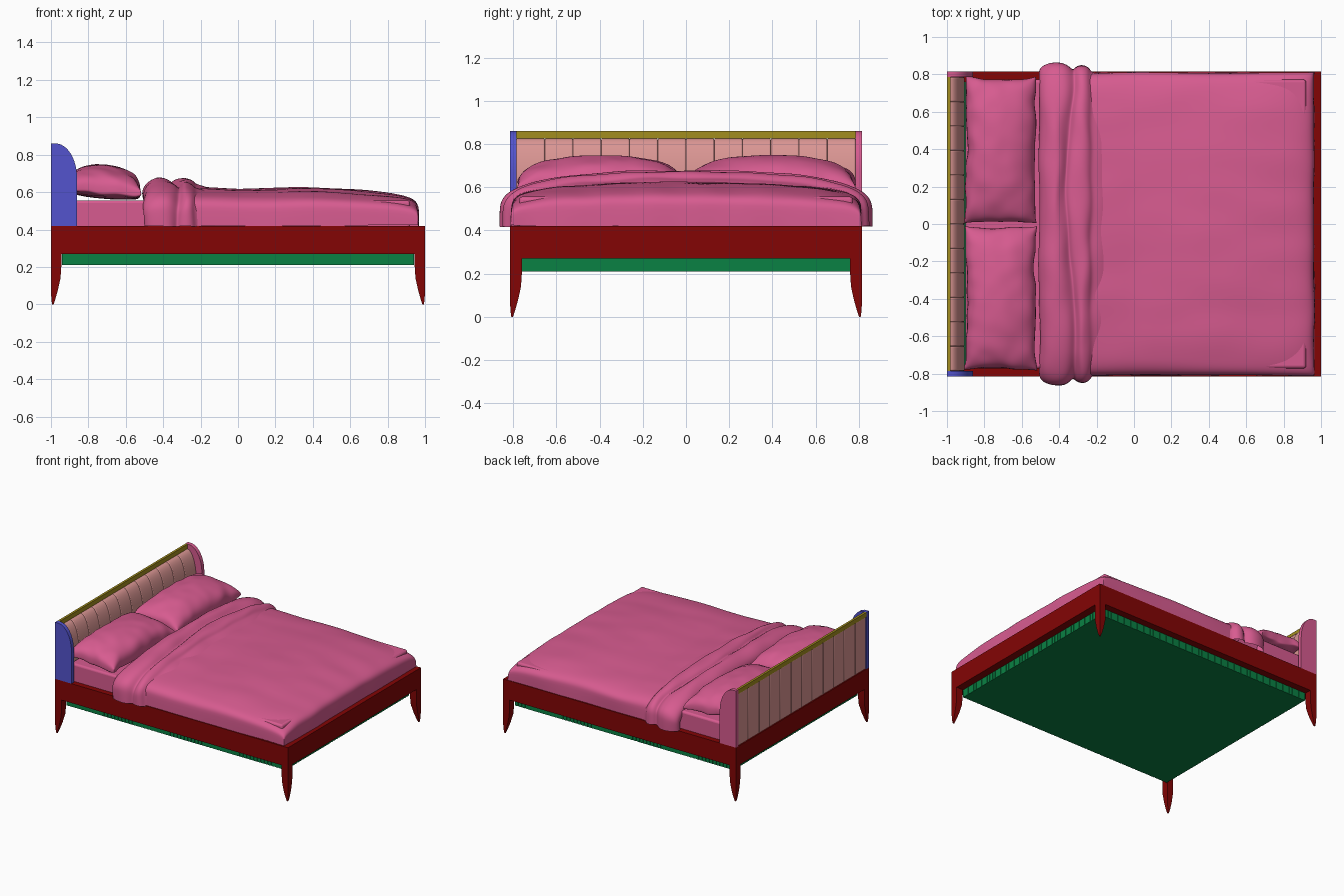
import bpy, bmesh
from math import sin, cos, pi
from mathutils import Vector, noise

if "Cube" in bpy.data.objects:
    bpy.data.objects.remove(bpy.data.objects["Cube"], do_unlink=True)


def material(name, *srgb):
    m = bpy.data.materials.new(name)
    m.use_nodes = True
    col = [c ** 2.2 for c in srgb] + [1]
    m.diffuse_color = col
    m.node_tree.nodes["Principled BSDF"].inputs["Base Color"].default_value = col
    return m


PINK = material("pink fabric", .84, .36, .56)
RED = material("dark red wood", .51, .05, .05)
GREEN = material("green base", .07, .5, .27)
BLUE = material("blue panel", .33, .33, .8)
GOLD = material("gold trim", .63, .55, .14)
SALMON = material("salmon upholstery", .85, .58, .57)


def finish(name, bm, mat, bevel=0, subdiv=0, smooth=None):
    bmesh.ops.recalc_face_normals(bm, faces=bm.faces)
    mesh = bpy.data.meshes.new(name)
    bm.to_mesh(mesh)
    bm.free()
    mesh.materials.append(mat)
    ob = bpy.data.objects.new(name, mesh)
    bpy.context.collection.objects.link(ob)
    if bevel:
        b = ob.modifiers.new("bevel", 'BEVEL')
        b.width, b.segments = bevel, 3
    if subdiv:
        s = ob.modifiers.new("subdivision", 'SUBSURF')
        s.levels = s.render_levels = subdiv
    if smooth:
        bpy.ops.object.select_all(action='DESELECT')
        ob.select_set(True)
        bpy.context.view_layer.objects.active = ob
        bpy.ops.object.shade_smooth_by_angle(angle=smooth)
    return ob


def add_box(bm, x0, x1, y0, y1, z0, z1):
    verts = bmesh.ops.create_cube(bm, size=1)["verts"]
    for v in verts:
        v.co = ((x0 + x1) / 2 + v.co.x * (x1 - x0),
                (y0 + y1) / 2 + v.co.y * (y1 - y0),
                (z0 + z1) / 2 + v.co.z * (z1 - z0))


def add_prism(bm, outline, y0, y1):
    face = bm.faces.new([bm.verts.new((x, y0, z)) for x, z in outline])
    ext = bmesh.ops.extrude_face_region(bm, geom=[face])["geom"]
    new = [g for g in ext if isinstance(g, bmesh.types.BMVert)]
    bmesh.ops.translate(bm, verts=new, vec=(0, y1 - y0, 0))


def add_grid(bm, rows):
    vs = [[bm.verts.new(p) for p in row] for row in rows]
    for a, b in zip(vs, vs[1:]):
        for i in range(len(a) - 1):
            bm.faces.new((a[i], a[i + 1], b[i + 1], b[i]))


def wrinkle(p, amount, scale):
    p = Vector(p)
    return p + amount * noise.noise_vector(Vector((p.x * scale[0], p.y * scale[1], p.z * scale[2])))


def arc_outline(x_back, cx, rx, cz, rz, base=.42):
    arc = [(cx + rx * sin(i * pi / 24), cz + rz * cos(i * pi / 24)) for i in range(13)]
    return [(x_back, base), (x_back, cz + rz)] + arc + [(cx + rx, base)]


# Frame rails
bm = bmesh.new()
for s in (-1, 1):
    add_box(bm, *sorted((s, s * .94)), -.815, .815, .27, .42)
    add_box(bm, -.94, .94, *sorted((s * .815, s * .76)), .27, .42)
finish("bed_frame", bm, RED)

# Legs tapering towards the outer corners: height, outer inset, inner inset
TAPER = [(.27, 0, .055), (.2, 0, .055), (.14, 0, .051), (.08, 0, .038), (.03, .002, .024), (0, .006, .014)]
for sx, side in ((-1, "head"), (1, "foot")):
    for sy, hand in ((-1, "right"), (1, "left")):
        bm = bmesh.new()
        rings = []
        for z, o, i in TAPER:
            rings.append([bm.verts.new((sx * (1 - a), sy * (.815 - b), z))
                          for a, b in ((o, o), (i, o), (i, i), (o, i))])
        for r, q in zip(rings, rings[1:]):
            for k in range(4):
                bm.faces.new((r[k], r[k - 1], q[k - 1], q[k]))
        bm.faces.new(rings[0])
        bm.faces.new(rings[-1])
        finish(f"{side}_{hand}_leg", bm, RED, smooth=.6)

# Ribbed base under the mattress
bm = bmesh.new()
add_box(bm, -.937, .937, -.757, .757, .21, .40)
for half, other, along_x in ((.94, .76, True), (.76, .94, False)):
    n = round(half * 2 / .03)
    step = half * 2 / n
    for k in range(n):
        a = -half + k * step
        b = a + step - .005
        for s in (-1, 1):
            c, d = sorted((s * (other - .006), s * other))
            add_box(bm, *((a, b, c, d) if along_x else (c, d, a, b)), .21, .40)
finish("ribbed_base", bm, GREEN)

# Headboard: side panels, padded channels, top trim
for name, y, mat in (("headboard_right_panel", -.815, BLUE), ("headboard_left_panel", .785, PINK)):
    bm = bmesh.new()
    add_prism(bm, arc_outline(-1, -.975, .115, .67, .19), y, y + .03)
    finish(name, bm, mat, smooth=.6)
bm = bmesh.new()
CHANNELS = 12
width = 1.57 / CHANNELS
for k in range(CHANNELS):
    y = -.785 + k * width
    add_prism(bm, arc_outline(-.995, -.982, .077, .6, .225), y, y + width)
finish("headboard_padding", bm, SALMON, bevel=.006, smooth=.6)
bm = bmesh.new()
add_box(bm, -1, -.982, -.785, .785, .825, .86)
finish("headboard_trim", bm, GOLD)

# Mattress
bm = bmesh.new()
add_box(bm, -.9, .92, -.772, .772, .40, .556)
finish("mattress", bm, PINK, bevel=.015, smooth=.6)

# Duvet: domed sheet with steep rounded sides and foot
bm = bmesh.new()
rows = []
for i in range(41):
    t = i / 40 * pi / 2
    row = []
    for j in range(61):
        u = (j / 30 - 1) * pi / 2
        x, y = -.3 + 1.265 * sin(t), .81 * sin(u)
        h = max(cos(t), 0) ** .27 * max(cos(u), 0) ** .3
        dip = .015 * max(0, 1 - abs(x) / .35)
        p = wrinkle((x, y, .42 + (.212 - dip) * h), .007, (3, 6, 5))
        p.z = max(p.z, .42)
        row.append(p)
    rows.append(row)
add_grid(bm, rows)
finish("duvet", bm, PINK, subdiv=1, smooth=1.5)

# Folded duvet top: x, half width and top height of each line across the bed
FOLD = [(-.47, .76, .53), (-.505, .79, .56), (-.51, .825, .61), (-.485, .85, .655),
        (-.43, .865, .682), (-.37, .86, .678), (-.338, .835, .65), (-.325, .825, .64),
        (-.31, .845, .665), (-.275, .855, .68), (-.24, .84, .66), (-.228, .81, .64),
        (-.18, .8, .63), (-.1, .77, .595)]
bm = bmesh.new()
rows = []
for k, (x, half, top) in enumerate(FOLD):
    row = []
    for j in range(61):
        u = (j / 30 - 1) * pi / 2
        y = half * sin(u)
        shift = -.035 * cos(u) * sin(y * 3 + 1) if 4 < k < 9 else 0
        p = wrinkle((x + shift, y, .418 + (top - .418) * max(cos(u), 0) ** .42), .011, (12, 5, 6))
        p.z = max(p.z, .415)
        row.append(p)
    rows.append(row)
add_grid(bm, rows)
finish("duvet_fold", bm, PINK, subdiv=2, smooth=2)

# Pillows: puffed upper skin over a shallow lower skin, joined at the seam
for name, yc in (("right_pillow", -.395), ("left_pillow", .395)):
    bm = bmesh.new()
    for upper in (True, False):
        rows = []
        for i in range(29):
            row = []
            for j in range(37):
                t, u = (i / 14 - 1) * pi / 2, (j / 18 - 1) * pi / 2
                a, b = sin(t), sin(u)
                puff = max(cos(t), 0) ** .6 * max(cos(u), 0) ** .65
                x = -.712 + .192 * a * (1 - .04 * cos(u))
                y = yc + .39 * b * (1 - .03 * cos(t))
                seam = .605 - .015 * a
                z = seam + (.142 if upper else -.04) * puff
                edge = .006 + .008 * max(abs(a), abs(b)) ** 4
                p = wrinkle((x, y, seam), edge, (11, 11, 1))
                row.append((p.x, p.y, p.z + z - seam))
            rows.append(row)
        add_grid(bm, rows)
    bmesh.ops.remove_doubles(bm, verts=bm.verts, dist=.0004)
    finish(name, bm, PINK, subdiv=1, smooth=1.5)
